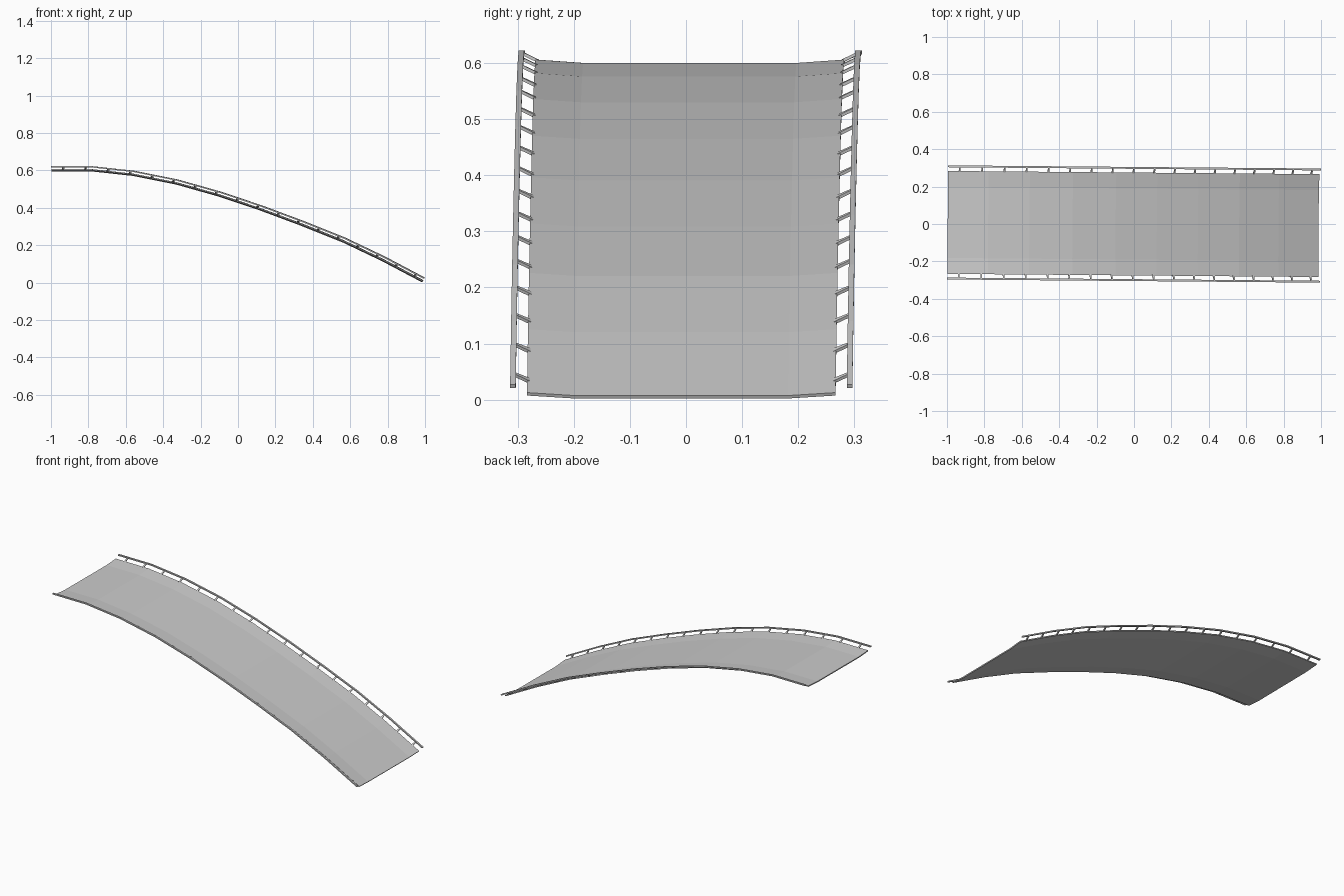
import bpy, math
from mathutils import Vector, Matrix

if "Cube" in bpy.data.objects:
    bpy.data.objects.remove(bpy.data.objects["Cube"])

# Side profile of the deck underside (x, z)
PATH = [(-.996, .594), (-.78, .594), (-.56, .570), (-.33, .524), (-.1, .459),
        (.12, .385), (.34, .303), (.56, .215), (.77, .115), (.984, .002)]
YAW = Matrix.Rotation(-.0085, 4, 'Z')


def normal(i):
    a, b = PATH[max(i - 1, 0)], PATH[min(i + 1, len(PATH) - 1)]
    d = Vector((b[0] - a[0], 0, b[1] - a[1])).normalized()
    return Vector((-d.z, 0, d.x))


def on_path(x, y, n):
    """Point above the path at x, offset n along the local normal."""
    i = 0
    while i < len(PATH) - 2 and x > PATH[i + 1][0]:
        i += 1
    a, b = PATH[i], PATH[i + 1]
    t = (x - a[0]) / (b[0] - a[0])
    nrm = normal(i).lerp(normal(i + 1), t).normalized()
    return Vector((x, y, a[1] + t * (b[1] - a[1]))) + nrm * n


def ring_solid(rings, verts, faces):
    base, k = len(verts), len(rings[0])
    for r in rings:
        verts.extend(r)
    for i in range(len(rings) - 1):
        for j in range(k):
            p, q = base + i * k, base + (i + 1) * k
            j2 = (j + 1) % k
            faces.append((p + j, p + j2, q + j2, q + j))
    faces.append(tuple(base + j for j in reversed(range(k))))
    faces.append(tuple(base + (len(rings) - 1) * k + j for j in range(k)))


def make(name, solids):
    verts, faces = [], []
    for rings in solids:
        ring_solid(rings, verts, faces)
    mesh = bpy.data.meshes.new(name)
    mesh.from_pydata([YAW @ v for v in verts], [], faces)
    import bmesh
    bm = bmesh.new()
    bm.from_mesh(mesh)
    bmesh.ops.recalc_face_normals(bm, faces=bm.faces)
    bm.to_mesh(mesh)
    bm.free()
    ob = bpy.data.objects.new(name, mesh)
    bpy.context.collection.objects.link(ob)
    return ob


def sweep(section):
    return [[on_path(x, y, n) for y, n in section] for x, _ in PATH]


# Deck: shallow tray with raised edges
T = .006
lower = [(-.275, .006), (-.19, 0), (.19, 0), (.275, .006)]
make("deck", [sweep(lower + [(y, n + T) for y, n in reversed(lower)])])

# Post positions, gradually closer towards the low end
COUNT = 18
post_x = [-.935 + .1205 * i - .0006 * i * i for i in range(COUNT)]

for side, label in ((1, "left"), (-1, "right")):
    # Handrail bar
    bar = [(.295, .021), (.305, .021), (.305, .028), (.295, .028)]
    make(label + "_rail", [sweep([(side * y, n) for y, n in bar])])
    # Slanted brackets from the deck edge to the rail
    posts = []
    for x in post_x:
        rings = []
        for y, n, w in ((.270, .009, .005), (.299, .023, .003)):
            rings.append([on_path(x + dx * w, side * y, n + dn * .003)
                          for dx, dn in ((-1, -1), (1, -1), (1, 1), (-1, 1))])
        posts.append(rings)
    make(label + "_posts", posts)
